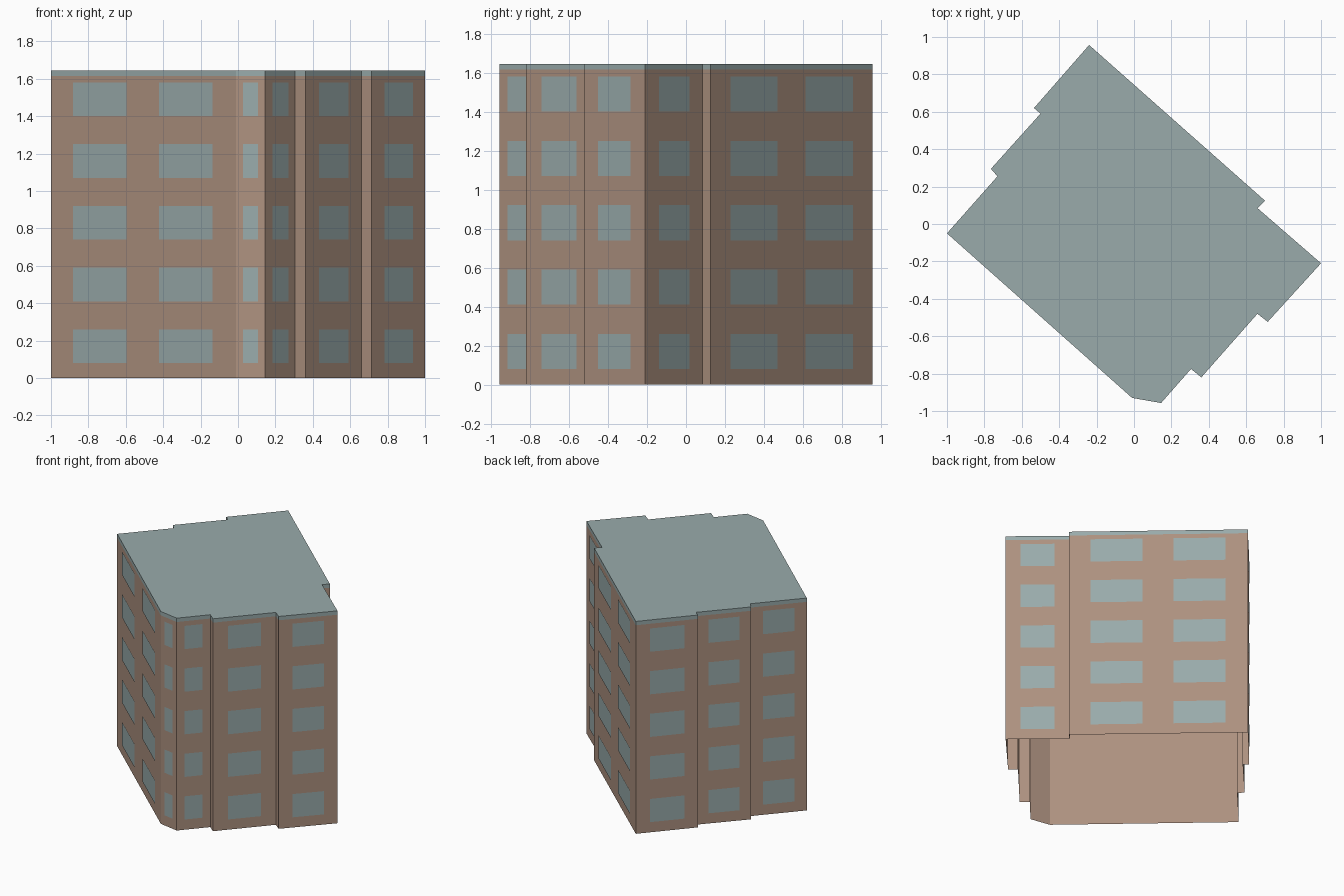
import bpy
import bmesh
from mathutils import Vector

if "Cube" in bpy.data.objects:
    bpy.data.objects.remove(bpy.data.objects["Cube"])


def material(name, rgb):
    m = bpy.data.materials.new(name)
    m.use_nodes = True
    colour = (*rgb, 1.0)
    m.diffuse_color = colour
    bsdf = m.node_tree.nodes["Principled BSDF"]
    bsdf.inputs["Base Color"].default_value = colour
    bsdf.inputs["Roughness"].default_value = 0.9
    return m


BRICK = material("brown wall", (0.42, 0.285, 0.215))
ROOF = material("grey green roof", (0.32, 0.41, 0.41))
GLASS = material("grey green window", (0.32, 0.41, 0.41))

HEIGHT, BAND = 1.645, 0.03
FLOORS, PITCH, SILL, WINDOW_H = 5, 0.33, 0.08, 0.18
ONE = [(0.235, 0.765)]
BACK = [(0.225, 0.785)]
TWO = [(0.12, 0.41), (0.585, 0.875)]

# Footprint corners, counter-clockwise, with the window spans of the wall after each
PLAN = [
    (-1.0, -0.05, TWO), (-0.01, -0.93, ONE), (0.145, -0.957, ONE),
    (0.305, -0.775, []), (0.36, -0.82, ONE), (0.66, -0.48, []),
    (0.715, -0.523, ONE), (1.0, -0.21, ONE), (0.66, 0.085, []),
    (0.70, 0.125, TWO), (-0.24, 0.957, BACK), (-0.535, 0.62, []),
    (-0.50, 0.59, BACK), (-0.765, 0.295, []), (-0.73, 0.255, BACK),
]


def make_object(name, bm, *mats):
    mesh = bpy.data.meshes.new(name)
    bm.to_mesh(mesh)
    bm.free()
    for m in mats:
        mesh.materials.append(m)
    obj = bpy.data.objects.new(name, mesh)
    bpy.context.collection.objects.link(obj)
    return obj


# Outer shell: open underneath, with a roof-coloured band along the top edge
bm = bmesh.new()
rings = [[bm.verts.new((x, y, z)) for x, y, _ in PLAN]
         for z in (0, HEIGHT - BAND, HEIGHT)]
count = len(PLAN)
for level, (low, high) in enumerate(zip(rings, rings[1:])):
    for i in range(count):
        j = (i + 1) % count
        bm.faces.new((low[i], low[j], high[j], high[i])).material_index = level
bm.faces.new(rings[-1]).material_index = 1
make_object("building_shell", bm, BRICK, ROOF)

# Window panes: thin plates just proud of each wall, repeated on every floor
bm = bmesh.new()
for i, (x, y, spans) in enumerate(PLAN):
    start = Vector((x, y, 0))
    end = Vector((*PLAN[(i + 1) % count][:2], 0))
    along = end - start
    out = Vector((along.y, -along.x, 0)).normalized() * 0.003
    for t0, t1 in spans:
        a, b = start + along * t0 + out, start + along * t1 + out
        for floor in range(FLOORS):
            z0 = Vector((0, 0, SILL + floor * PITCH))
            z1 = z0 + Vector((0, 0, WINDOW_H))
            bm.faces.new([bm.verts.new(p) for p in (a + z0, b + z0, b + z1, a + z1)])
make_object("window_panes", bm, GLASS)
